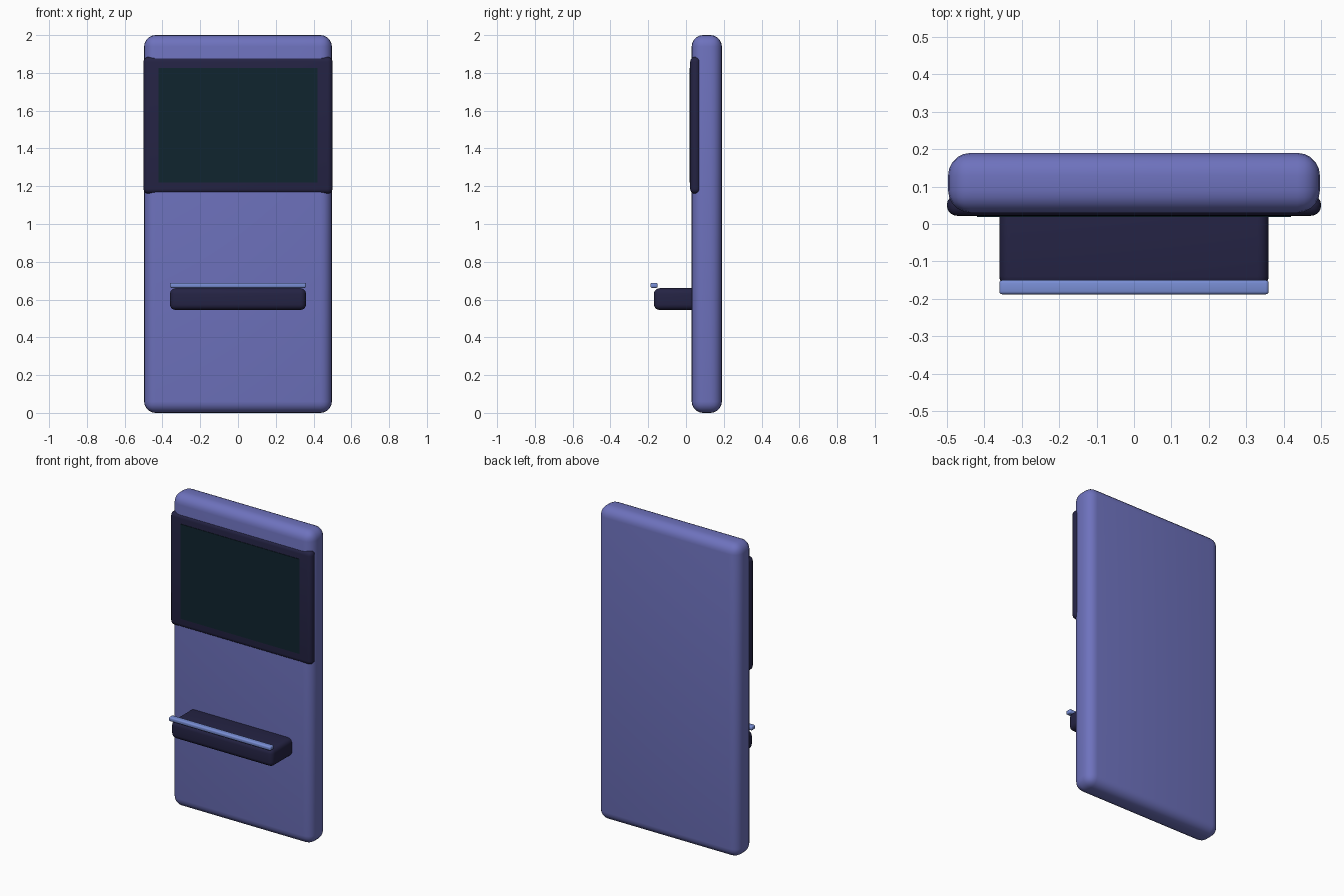
import bpy
import bmesh
from mathutils import Vector

cube = bpy.data.objects.get("Cube")
if cube:
    bpy.data.objects.remove(cube, do_unlink=True)


def material(name, rgb):
    mat = bpy.data.materials.new(name)
    mat.use_nodes = True
    color = (*rgb, 1.0)
    mat.diffuse_color = color
    mat.node_tree.nodes["Principled BSDF"].inputs["Base Color"].default_value = color
    return mat


def rounded_box(name, low, high, radius, mat, segments=5):
    """Box between two corners with rounded edges."""
    low, high = Vector(low), Vector(high)
    size, centre = high - low, (low + high) / 2
    bm = bmesh.new()
    bmesh.ops.create_cube(bm, size=1)
    for v in bm.verts:
        v.co = Vector(a * b for a, b in zip(v.co, size)) + centre
    mesh = bpy.data.meshes.new(name)
    bm.to_mesh(mesh)
    bm.free()
    obj = bpy.data.objects.new(name, mesh)
    bpy.context.collection.objects.link(obj)
    mesh.materials.append(mat)
    if radius:
        bevel = obj.modifiers.new("rounded_edges", "BEVEL")
        bevel.width = radius
        bevel.segments = segments
        bevel.limit_method = "NONE"
        bpy.ops.object.select_all(action="DESELECT")
        obj.select_set(True)
        bpy.context.view_layer.objects.active = obj
        bpy.ops.object.modifier_apply(modifier=bevel.name)
        bpy.ops.object.shade_smooth_by_angle()
    return obj


violet = material("violet_blue", (0.155, 0.168, 0.51))
navy = material("dark_navy", (0.018, 0.017, 0.058))
glass = material("dark_teal_glass", (0.005, 0.018, 0.028))
light_blue = material("light_blue", (0.19, 0.27, 0.66))

# Upright slab
rounded_box("body", (-0.497, 0.03, 0), (0.497, 0.19, 2), 0.06, violet)

# Display frame and glass plate
rounded_box("screen_frame", (-0.5, 0.022, 1.16), (0.5, 0.078, 1.885), 0.027, navy)
rounded_box("screen", (-0.42, 0.019, 1.22), (0.42, 0.026, 1.825), 0, glass)

# Shelf with a light strip above its front edge
rounded_box("shelf", (-0.36, -0.17, 0.545), (0.36, 0.07, 0.66), 0.03, navy)
rounded_box("shelf_strip", (-0.36, -0.188, 0.662), (0.36, -0.15, 0.688), 0.008, light_blue, 3)
